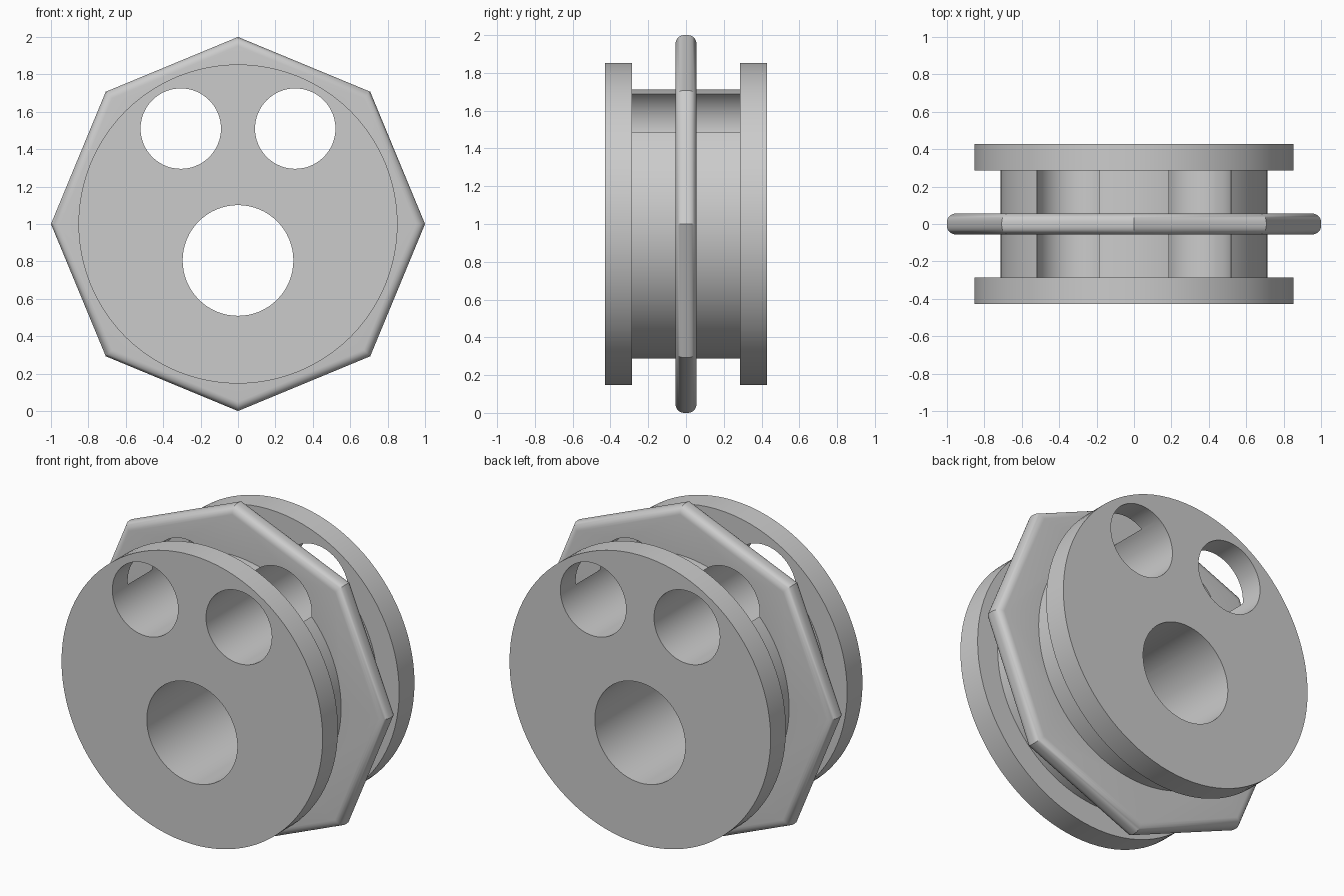
import bpy, bmesh, math
from mathutils import Matrix

cube = bpy.data.objects.get("Cube")
if cube:
    bpy.data.objects.remove(cube, do_unlink=True)

grey = bpy.data.materials.new("plain grey")
grey.use_nodes = True
colour = (0.6, 0.6, 0.6, 1)
grey.diffuse_color = colour
grey.node_tree.nodes["Principled BSDF"].inputs["Base Color"].default_value = colour


def disc(name, radius, depth, sides=96, x=0, y=0, z=1, rim=0):
    """Prism along y, with optional rounded rims on both faces."""
    bm = bmesh.new()
    bmesh.ops.create_cone(bm, cap_ends=True, segments=sides,
                          radius1=radius, radius2=radius, depth=depth)
    if rim:
        edges = [e for e in bm.edges if abs(e.verts[0].co.z - e.verts[1].co.z) < 0.001]
        bmesh.ops.bevel(bm, geom=edges, offset=rim, segments=6,
                        profile=0.5, affect='EDGES')
    bm.transform(Matrix.Translation((x, y, z)) @ Matrix.Rotation(math.pi / 2, 4, 'X'))
    bmesh.ops.recalc_face_normals(bm, faces=bm.faces)
    mesh = bpy.data.meshes.new(name)
    bm.to_mesh(mesh)
    bm.free()
    mesh.materials.append(grey)
    obj = bpy.data.objects.new(name, mesh)
    bpy.context.collection.objects.link(obj)
    return obj


def combine(target, tool, operation):
    """Apply a boolean and discard the tool."""
    bpy.context.view_layer.objects.active = target
    mod = target.modifiers.new(operation.lower(), 'BOOLEAN')
    mod.operation = operation
    mod.solver = 'EXACT'
    mod.object = tool
    bpy.ops.object.modifier_apply(modifier=mod.name)
    bpy.data.objects.remove(tool, do_unlink=True)


# Hub with a round flange at each end and an octagonal plate in the middle
spool = disc("flanged_spool", 0.713, 0.72)
for side in (-1, 1):
    combine(spool, disc("flange", 0.853, 0.143, y=side * 0.357), 'UNION')
combine(spool, disc("octagon_plate", 1.0, 0.112, sides=8, rim=0.045), 'UNION')

# Through holes: two upper ones that break the hub's side, one large lower one
for x, z, radius in ((-0.306, 1.51, 0.215), (0.306, 1.51, 0.215), (0, 0.805, 0.296)):
    combine(spool, disc("hole_cutter", radius, 2, sides=64, x=x, z=z), 'DIFFERENCE')

# Smooth curved walls, crisp rims
bpy.ops.object.select_all(action='DESELECT')
spool.select_set(True)
bpy.context.view_layer.objects.active = spool
bpy.ops.object.shade_smooth_by_angle(angle=math.radians(30))
